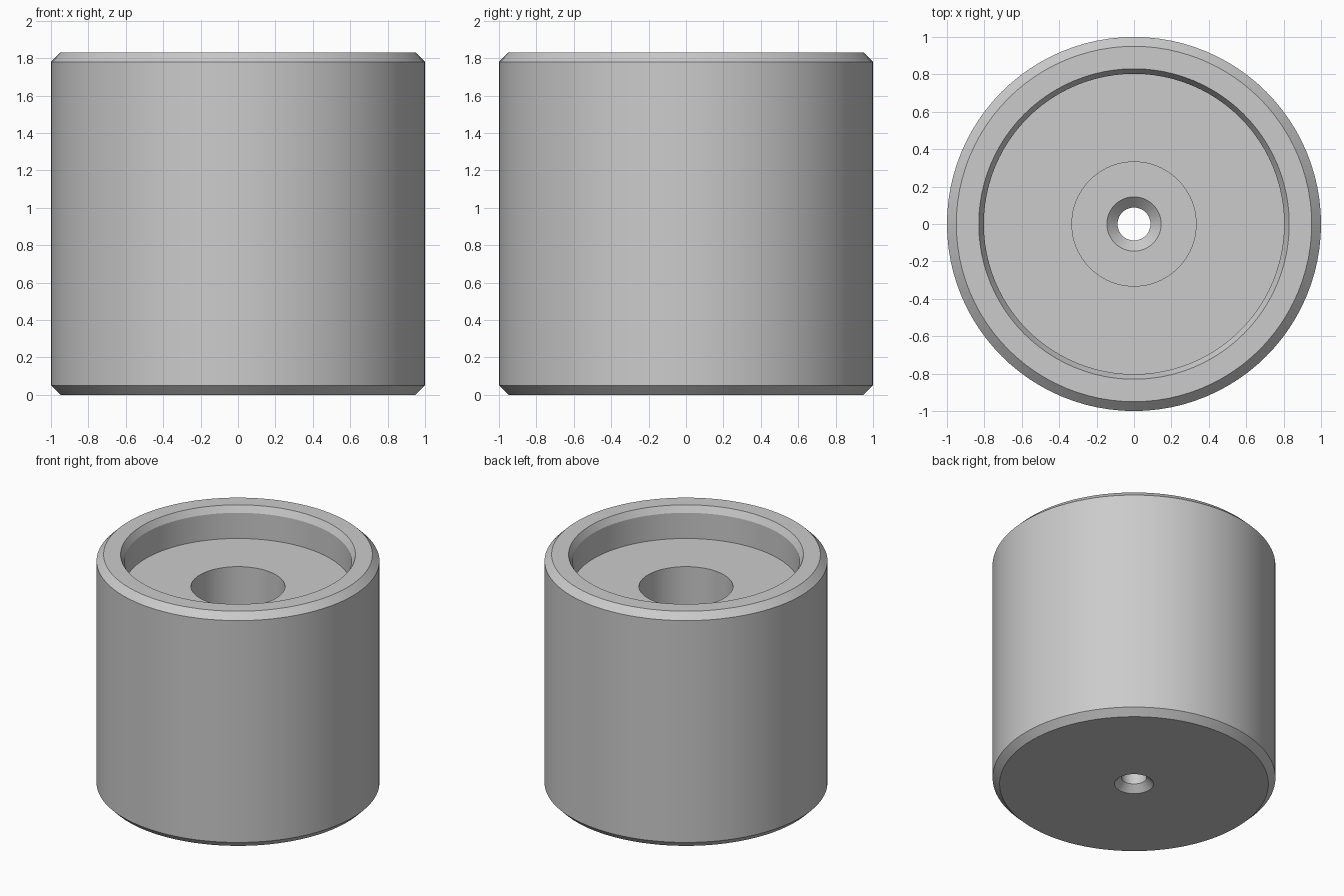
import bpy
import bmesh
import math

SEGMENTS = 96
HEIGHT = 1.83
CHAMFER = 0.05
RECESS_FLOOR = 1.58
BORE_FLOOR = 0.25
HOLE = 0.088

cube = bpy.data.objects.get("Cube")
if cube:
    bpy.data.objects.remove(cube, do_unlink=True)

# Single grey finish
grey = bpy.data.materials.new("plain grey")
grey.use_nodes = True
colour = (0.6, 0.6, 0.6, 1.0)
grey.diffuse_color = colour
grey.node_tree.nodes["Principled BSDF"].inputs["Base Color"].default_value = colour


def lathe(name, profile, material):
    """Revolve a closed (radius, height) loop around the z axis."""
    mesh = bpy.data.meshes.new(name)
    bm = bmesh.new()
    verts = [bm.verts.new((r, 0, z)) for r, z in profile]
    edges = [bm.edges.new((v, verts[i - 1])) for i, v in enumerate(verts)]
    bmesh.ops.spin(bm, geom=verts + edges, cent=(0, 0, 0), axis=(0, 0, 1),
                   angle=math.tau, steps=SEGMENTS, use_merge=True)
    bmesh.ops.remove_doubles(bm, verts=bm.verts, dist=1e-4)
    bmesh.ops.recalc_face_normals(bm, faces=bm.faces)
    bm.to_mesh(mesh)
    bm.free()
    mesh.materials.append(material)
    obj = bpy.data.objects.new(name, mesh)
    bpy.context.collection.objects.link(obj)
    return obj


profile = [
    # Outer shell with chamfered ends
    (1 - CHAMFER, 0), (1, CHAMFER),
    (1, HEIGHT - CHAMFER), (1 - CHAMFER, HEIGHT),
    # Shallow seat with a steep lead-in
    (0.83, HEIGHT), (0.803, HEIGHT - CHAMFER), (0.803, RECESS_FLOOR),
    # Deep central bore
    (0.332, RECESS_FLOOR), (0.332, BORE_FLOOR),
    # Through hole, countersunk at both ends
    (0.145, BORE_FLOOR), (HOLE, BORE_FLOOR - 0.055),
    (HOLE, CHAMFER), (HOLE + CHAMFER, 0),
]
body = lathe("cup_body", profile, grey)

# Smooth walls with crisp chamfer edges
bpy.ops.object.select_all(action="DESELECT")
body.select_set(True)
bpy.context.view_layer.objects.active = body
bpy.ops.object.shade_smooth_by_angle(angle=math.radians(20))
